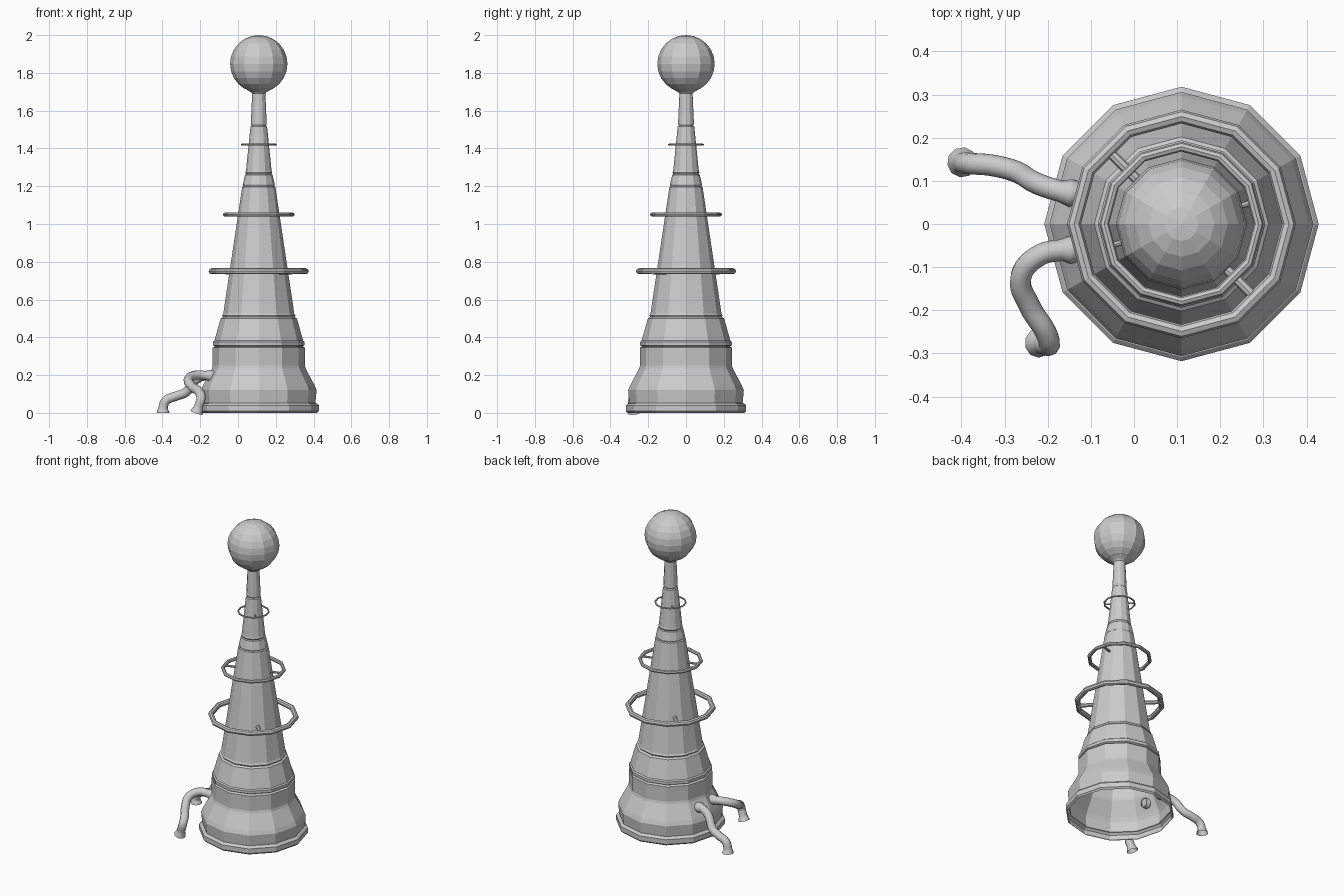
import bpy, bmesh, math
from mathutils import Vector

if "Cube" in bpy.data.objects:
    bpy.data.objects.remove(bpy.data.objects["Cube"])

CX = 0.11      # tower axis
SIDES = 12


def finish(name, bm):
    mesh = bpy.data.meshes.new(name)
    bm.to_mesh(mesh)
    bm.free()
    obj = bpy.data.objects.new(name, mesh)
    bpy.context.collection.objects.link(obj)
    return obj


def lathe(name, profile):
    """Open 12-sided shell from (radius, height) pairs."""
    bm = bmesh.new()
    loops = []
    for r, z in profile:
        loops.append([bm.verts.new((CX + r * math.cos(a), r * math.sin(a), z))
                      for a in (math.tau * i / SIDES for i in range(SIDES))])
    for lo, hi in zip(loops, loops[1:]):
        for i in range(SIDES):
            j = (i + 1) % SIDES
            bm.faces.new((lo[i], lo[j], hi[j], hi[i]))
    return finish(name, bm)


def strut(name, angle, r0, r1, z, thick):
    """Radial rod from the tower wall to a ring."""
    d = Vector((math.cos(angle), math.sin(angle), 0))
    bm = bmesh.new()
    bmesh.ops.create_cone(bm, cap_ends=True, segments=8, radius1=thick,
                          radius2=thick, depth=r1 - r0)
    obj = finish(name, bm)
    obj.rotation_mode = 'QUATERNION'
    obj.rotation_quaternion = d.to_track_quat('Z', 'Y')
    obj.location = Vector((CX, 0, z)) + d * (r0 + r1) / 2


def pipe(name, points, radius):
    """Smooth bent pipe, flared at both ends."""
    cu = bpy.data.curves.new(name, 'CURVE')
    cu.dimensions = '3D'
    cu.bevel_depth = radius
    cu.bevel_resolution = 3
    cu.resolution_u = 6
    sp = cu.splines.new('BEZIER')
    sp.bezier_points.add(len(points) - 1)
    for p, (x, y, z, s) in zip(sp.bezier_points, points):
        p.co = (x, y, z)
        p.radius = s
        p.handle_left_type = p.handle_right_type = 'AUTO'
    obj = bpy.data.objects.new(name, cu)
    bpy.context.collection.objects.link(obj)
    bpy.ops.object.select_all(action='DESELECT')
    obj.select_set(True)
    bpy.context.view_layer.objects.active = obj
    bpy.ops.object.convert(target='MESH')
    bpy.ops.object.shade_smooth_by_angle(angle=math.radians(40))


# Hollow tower: base lip, skirt, drum, shoulder, cone, bands, neck
lathe("tower_body", [
    (0.308, 0.0), (0.318, 0.010), (0.318, 0.040), (0.308, 0.050),
    (0.300, 0.052), (0.306, 0.120), (0.296, 0.145), (0.248, 0.235),
    (0.244, 0.250), (0.244, 0.345), (0.232, 0.352), (0.243, 0.358),
    (0.243, 0.376), (0.235, 0.382), (0.202, 0.500), (0.190, 0.508),
    (0.194, 0.516), (0.188, 0.526), (0.088, 1.195), (0.082, 1.200),
    (0.085, 1.208), (0.073, 1.260), (0.067, 1.264), (0.071, 1.272),
    (0.068, 1.280), (0.044, 1.515), (0.038, 1.520), (0.042, 1.530),
    (0.035, 1.690), (0.042, 1.698), (0.090, 1.727)])

# Ball on top
bm = bmesh.new()
bmesh.ops.create_uvsphere(bm, u_segments=12, v_segments=12, radius=0.152)
finish("top_ball", bm).location = (CX, 0, 1.848)

# Halo rings, each held by two opposite struts:
# (height, centre radius, tube radius, strut angle, wall radius, strut tube)
rings = [(0.75, 0.249, 0.016, -45, 0.145, 0.012),
         (1.05, 0.179, 0.011, 17, 0.100, 0.007),
         (1.42, 0.090, 0.005, -45, 0.046, 0.004)]
for n, (z, R, r, ang, wall, t) in enumerate(rings, 1):
    bpy.ops.mesh.primitive_torus_add(major_segments=SIDES, minor_segments=8,
                                     major_radius=R, minor_radius=r,
                                     location=(CX, 0, z))
    bpy.context.object.name = f"ring_{n}"
    for k in range(2):
        strut(f"ring_{n}_strut_{k + 1}", math.radians(ang + 180 * k),
              wall, R, z - r * 0.3, t)

# Two pipes from the skirt to the ground
pipe("back_pipe", [
    (-0.125, 0.070, 0.195, 1.1), (-0.148, 0.072, 0.197, 1.3),
    (-0.170, 0.076, 0.197, 1.0), (-0.225, 0.094, 0.175, 1.0),
    (-0.275, 0.122, 0.110, 1.0), (-0.330, 0.136, 0.088, 1.0),
    (-0.380, 0.140, 0.066, 1.0), (-0.397, 0.142, 0.025, 1.0),
    (-0.398, 0.143, 0.0, 1.4)], 0.025)
pipe("front_pipe", [
    (-0.125, -0.060, 0.195, 1.1), (-0.148, -0.060, 0.197, 1.3),
    (-0.170, -0.061, 0.198, 1.0), (-0.220, -0.073, 0.200, 1.0),
    (-0.262, -0.122, 0.178, 1.0), (-0.242, -0.190, 0.138, 1.0),
    (-0.205, -0.250, 0.110, 1.0), (-0.196, -0.278, 0.080, 1.0),
    (-0.210, -0.278, 0.030, 1.0), (-0.220, -0.275, 0.0, 1.4)], 0.025)
